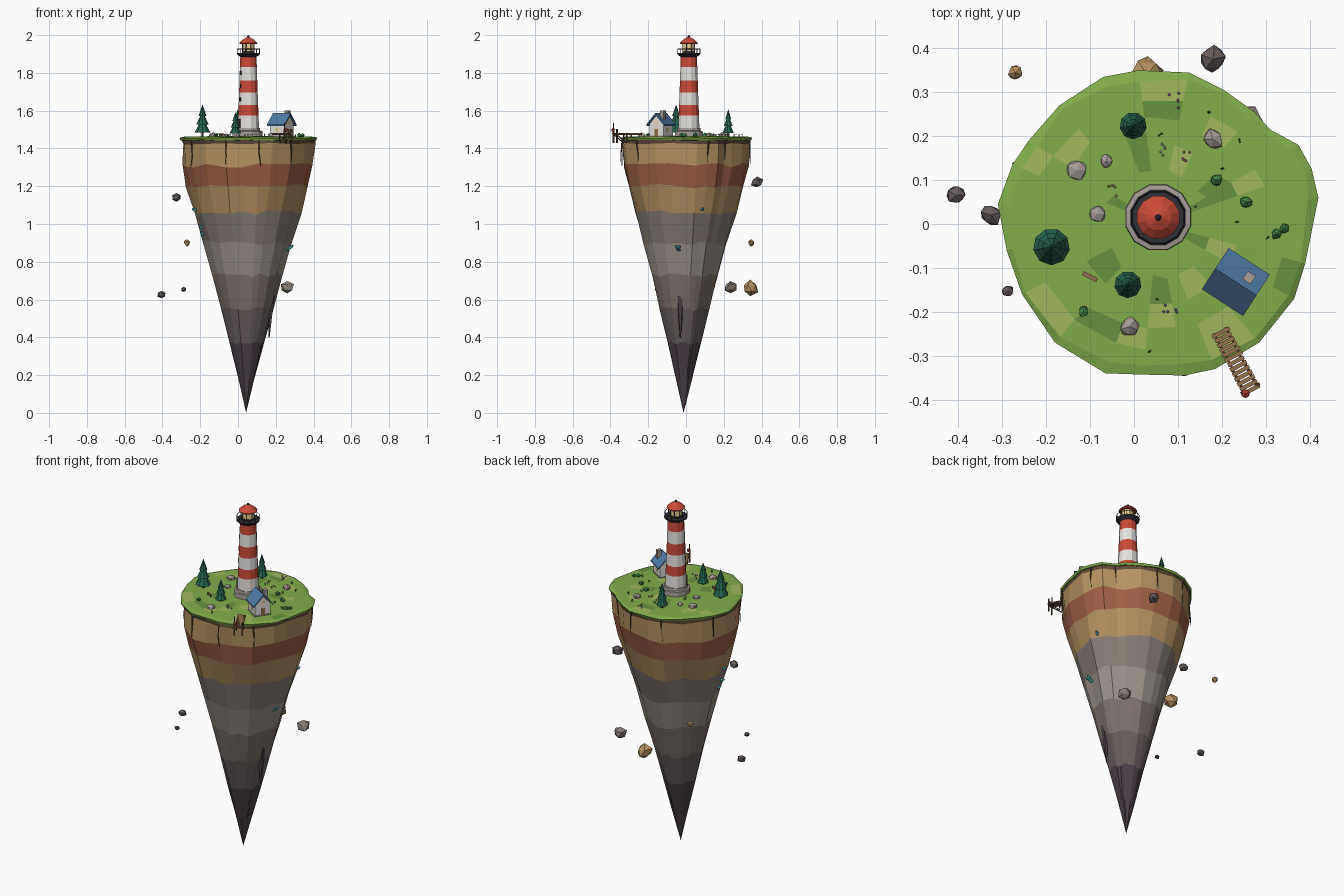
import bpy, bmesh, math, random
from mathutils import Vector, Matrix

if "Cube" in bpy.data.objects:
    bpy.data.objects.remove(bpy.data.objects["Cube"])
random.seed(4)
R = random.uniform
mats = {}

def mat(name, r, g, b):
    m = bpy.data.materials.new(name)
    m.diffuse_color = (r, g, b, 1)
    m.use_nodes = True
    m.node_tree.nodes["Principled BSDF"].inputs["Base Color"].default_value = m.diffuse_color
    mats[name] = m

for args in [("grass", .22, .42, .07), ("grass_light", .36, .48, .11), ("grass_dark", .13, .29, .05),
             ("soil", .12, .07, .04), ("tan", .47, .29, .12), ("rust", .36, .12, .06), ("grey", .25, .21, .18),
             ("pale_grey", .33, .29, .25), ("mid_grey", .21, .17, .15), ("dark_grey", .14, .11, .11),
             ("purple_rock", .07, .05, .065), ("white", .8, .78, .75), ("red", .6, .07, .04),
             ("iron", .03, .03, .04), ("lamp", .85, .65, .3), ("stone", .38, .34, .31), ("blue", .08, .2, .38),
             ("wood", .3, .16, .07), ("dark_wood", .09, .05, .03), ("pine", .02, .13, .08),
             ("bush", .05, .22, .06), ("crystal", .1, .5, .55), ("pink", .8, .3, .4), ("violet", .4, .25, .7)]:
    mat(*args)

def finish(name, bm, *names):
    me = bpy.data.meshes.new(name)
    bmesh.ops.recalc_face_normals(bm, faces=bm.faces)
    bm.to_mesh(me)
    bm.free()
    for n in names:
        me.materials.append(mats[n])
    ob = bpy.data.objects.new(name, me)
    bpy.context.collection.objects.link(ob)
    return ob

def bridge(bm, a, b, mi=0):
    n = len(a)
    for i in range(n):
        f = bm.faces.new((a[i], a[(i + 1) % n], b[(i + 1) % n], b[i]))
        f.material_index = mi(i) if callable(mi) else mi

def lathe(name, at, profile, names, sides=12):
    """Profile of (radius, z, material index of the band above)."""
    bm, prev = bmesh.new(), None
    for k, (r, z, _) in enumerate(profile):
        ring = [bm.verts.new((at[0] + r * math.cos(t), at[1] + r * math.sin(t), z))
                for t in [2 * math.pi * (i + .5) / sides for i in range(sides)]]
        if prev:
            bridge(bm, prev, ring, profile[k - 1][2])
        else:
            bm.faces.new(ring)
        prev = ring
    bm.faces.new(prev).material_index = profile[-1][2]
    return finish(name, bm, *names)

def box(name, M, loc, size, m):
    bm = bmesh.new()
    bmesh.ops.create_cube(bm, size=1, matrix=M @ Matrix.Translation(loc) @ Matrix.Diagonal((*size, 1)))
    return finish(name, bm, m)

def rod(name, a, b, r1, r2, m, sides=6):
    a, b = Vector(a), Vector(b)
    d = b - a
    bm = bmesh.new()
    M = Matrix.Translation((a + b) / 2) @ d.to_track_quat('Z', 'Y').to_matrix().to_4x4()
    bmesh.ops.create_cone(bm, cap_ends=True, segments=sides, radius1=r1, radius2=r2, depth=d.length, matrix=M)
    return finish(name, bm, m)

def blob(name, loc, r, m, flat=1.0, sub=1, jit=.2):
    bm = bmesh.new()
    bmesh.ops.create_icosphere(bm, subdivisions=sub, radius=r)
    for v in bm.verts:
        v.co *= 1 + R(-jit, jit)
    bmesh.ops.transform(bm, verts=bm.verts, matrix=Matrix.Translation(loc) @ Matrix.Diagonal((1, 1, flat, 1))
                        @ Matrix.Rotation(R(0, 6), 4, 'Z'))
    return finish(name, bm, m)

# Island outline, seen from above
C = Vector((.055, 0))
outline = [Vector(p) for p in [
    (.42, .06), (.405, .125), (.375, .18), (.31, .215), (.275, .255), (.205, .305), (.125, .345), (.01, .35),
    (-.07, .335), (-.17, .27), (-.24, .19), (-.277, .135), (-.31, .045), (-.29, -.06), (-.255, -.16), (-.18, -.27),
    (-.065, -.34), (.02, -.343), (.115, -.345), (.185, -.33), (.285, -.27), (.365, -.17), (.39, -.09)]]

def island_ring(bm, s, z, jr=0, jz=0):
    c = C + (Vector((.043, -.013)) - C) * (1.46 - z) / 1.46
    return [bm.verts.new((*(c + (p - C) * s * (1 + R(-jr, jr))), z + R(-jz, jz))) for p in outline]

# Grass cap with scattered lighter and darker patches
bm = bmesh.new()
patch = lambda i: random.choices((0, 1, 2), (8, 1, 1))[0]
prev = island_ring(bm, .12, 1.466)
bm.faces.new(prev)
for s, z in [(.35, 1.466), (.52, 1.465), (.68, 1.464), (.82, 1.463), (.95, 1.462)]:
    ring = island_ring(bm, s, z, .03)
    bridge(bm, prev, ring, patch)
    prev = ring
for s, z in [(1, 1.455), (.985, 1.443), (.9, 1.442)]:
    ring = island_ring(bm, s, z, 0, .003)
    bridge(bm, prev, ring)
    prev = ring
bm.faces.new(prev)
finish("grass_cap", bm, "grass", "grass_light", "grass_dark")

# Layered rock cone
bm = bmesh.new()
prev = island_ring(bm, .975, 1.45)
bm.faces.new(prev)
for k, (s, z) in enumerate([(.965, 1.425), (.945, 1.31), (.88, 1.2), (.765, 1.06), (.625, .9),
                            (.5, .73), (.38, .55), (.25, .37), (.12, .18)]):
    ring = island_ring(bm, s, z, .025, .012 if k else .005)
    bridge(bm, prev, ring, (0, 1, 2, 1, 3, 4, 5, 6, 7)[k])
    prev = ring
tip = bm.verts.new((.043, -.013, 0))
for i in range(len(prev)):
    bm.faces.new((prev[i - 1], prev[i], tip)).material_index = 7
finish("rock_cone", bm, "soil", "tan", "rust", "grey", "pale_grey", "mid_grey", "dark_grey", "purple_rock")
rod("rock_spike", (.165, -.03, .4), (.175, -.03, .62), .003, .022, "purple_rock", 5)

# Roots hanging under the rim
for i in (1, 3, 6, 8, 11, 14, 16, 18, 20):
    p = C + (outline[i] - C) * .975
    q = p + Vector((R(-.01, .01), R(-.01, .01)))
    z = R(1.36, 1.39)
    rod("root", (*p, 1.45), (*q, z), .005, .003, "dark_wood", 4)
    rod("root_end", (*q, z), (q.x + R(-.01, .01), q.y, z - R(.03, .08)), .003, .001, "dark_wood", 4)

# Lighthouse
L = (.055, .015)
lathe("lighthouse_base", L, [(.078, 1.455, 0), (.076, 1.492, 0), (.065, 1.494, 0), (.063, 1.507, 0)], ["stone"])
zs = [1.505, 1.575, 1.63, 1.695, 1.76, 1.83, 1.895]
lathe("lighthouse_tower", L, [(.058 - .014 * i / 6, z, i % 2) for i, z in enumerate(zs)], ["white", "red"])
lathe("gallery", L, [(.045, 1.885, 0), (.062, 1.897, 0), (.064, 1.906, 0)], ["iron"])
lathe("lantern_glass", L, [(.033, 1.905, 0), (.033, 1.958, 0)], ["lamp"], 8)
lathe("lantern_sill", L, [(.036, 1.904, 0), (.036, 1.915, 0)], ["iron"], 8)
lathe("lantern_roof", L, [(.048, 1.953, 0), (.05, 1.958, 0), (.03, 1.977, 0), (.006, 1.989, 0)], ["red"])
blob("finial", (*L, 1.992), .008, "iron", jit=0)
for i in range(12):
    a, b = [2 * math.pi * (i + k + .5) / 12 for k in (0, 1)]
    pt = lambda t, r, z: (L[0] + r * math.cos(t), L[1] + r * math.sin(t), z)
    rod("rail_post", pt(a, .061, 1.905), pt(a, .061, 1.928), .0018, .0018, "iron", 4)
    rod("rail", pt(a, .061, 1.927), pt(b, .061, 1.927), .002, .002, "iron", 4)
    if i < 8:
        t = 2 * math.pi * (i + .5) / 8
        rod("lantern_bar", pt(t, .034, 1.91), pt(t, .034, 1.957), .002, .002, "iron", 4)
T = Matrix.Translation((*L, 0)) @ Matrix.Rotation(math.radians(210), 4, 'Z')
box("tower_door", T, (.056, 0, 1.53), (.012, .026, .05), "dark_wood")
for z in (1.66, 1.73, 1.8):
    box("tower_window", T, (.0505 - (z - 1.66) * .04, 0, z), (.008, .014, .022), "iron")

# Cottage: gable-ended prism along local x
H = Matrix.Translation((.232, -.132, 1.46)) @ Matrix.Rotation(math.radians(-33), 4, 'Z')

def prism(name, section, half, m):
    bm = bmesh.new()
    a, b = [[bm.verts.new(H @ Vector((x, y, z))) for y, z in section] for x in (-half, half)]
    bridge(bm, a, b)
    bm.faces.new(a)
    bm.faces.new(b)
    finish(name, bm, m)

prism("cottage_walls", [(-.044, 0), (.044, 0), (.044, .068), (0, .115), (-.044, .068)], .046, "white")
prism("cottage_roof", [(-.056, .06), (0, .118), (.056, .06), (.056, .068), (0, .128), (-.056, .068)], .056, "blue")
box("chimney", H, (.02, .025, .115), (.022, .022, .05), "stone")
box("cottage_door", H, (.046, 0, .022), (.006, .022, .044), "wood")
for s in (-1, 1):
    box("cottage_window", H, (0, s * .044, .038), (.022, .005, .02), "lamp")
box("gable_window", H, (.046, 0, .075), (.005, .016, .016), "lamp")
box("cottage_footing", H, (0, 0, .003), (.098, .094, .012), "stone")

# Dock reaching over the edge
D = Matrix.Translation((.195, -.242, 1.478)) @ Matrix.Rotation(math.atan2(-.139, .073), 4, 'Z')
for i in range(13):
    box("dock_plank", D, (.006 + i * .0123, 0, 0), (.0095, .043 + R(-.002, .002), .005), "wood")
for s in (-1, 1):
    box("dock_beam", D, (.078, s * .015, -.005), (.156, .005, .006), "dark_wood")
    box("dock_near_post", D, (.09, s * .018, -.02), (.006, .006, .045), "dark_wood")
    box("dock_end_post", D, (.15, s * .021, -.012), (.007, .007, .075), "dark_wood")
    rod("dock_brace", D @ Vector((.148, s * .016, -.006)), D @ Vector((.09, s * .016, -.05)), .003, .003, "dark_wood", 4)
box("lantern_post", D, (.15, -.021, .03), (.004, .004, .056), "dark_wood")
blob("dock_lantern", D @ Vector((.155, -.015, .02)), .011, "red", jit=0)

# Pine trees
for x, y, r, top in [(-.188, -.052, .042, 1.63), (-.002, .224, .031, 1.605), (-.014, -.138, .031, 1.59)]:
    h = top - 1.46
    rod("pine_trunk", (x, y, 1.455), (x, y, 1.46 + h * .3), .008, .006, "dark_wood")
    for k, (a, b, s) in enumerate([(.15, .6, 1), (.4, .8, .78), (.65, 1, .52)]):
        rod("pine_tier", (x, y, 1.46 + h * a), (x, y, 1.46 + h * b), r * s, .001, "pine", 9)

# Boulders, bushes, tufts, flowers and bench on the grass
for x, y, r in [(.18, .193, .025), (-.063, .143, .016), (-.13, .122, .025), (-.084, .022, .02), (-.01, -.234, .024)]:
    blob("boulder", (x, y, 1.468), r, "stone", .7)
for x, y, r in [(.188, .1, .015), (.256, .05, .015), (.325, -.023, .013), (.343, -.01, .011), (-.115, -.2, .013)]:
    blob("bush", (x, y, 1.471), r, "bush", .85)
for x, y in [(.17, .255), (.06, .205), (.2, .125), (.24, .19), (.235, .005), (.14, .04), (.05, -.17), (.035, -.29), (.305, -.03)]:
    for k in range(3):
        rod("grass_tuft", (x, y, 1.46), (x + R(-.006, .006), y + R(-.006, .006), 1.479), .003, .0005, "grass_dark", 3)
for x, y, m in [(.09, .28, "pink"), (.11, .155, "pink"), (.055, .165, "white"), (-.05, .075, "lamp"), (.085, -.195, "violet")]:
    for k in range(5):
        p = (x + R(-.018, .018), y + R(-.018, .018))
        rod("flower_stem", (*p, 1.46), (*p, 1.472), .0008, .0008, "bush", 3)
        blob("flower", (*p, 1.473), .0032, m, jit=0)
B = Matrix.Translation((-.1, -.12, 1.462)) @ Matrix.Rotation(math.radians(-27), 4, 'Z')
box("bench_seat", B, (0, 0, .015), (.036, .01, .004), "wood")
for s in (-1, 1):
    box("bench_leg", B, (s * .013, 0, .006), (.004, .008, .016), "dark_wood")

# Floating rocks
for x, y, z, r, m in [(-.27, .345, .9, .018, "tan"), (-.405, .065, .625, .021, "dark_grey"), (-.325, .02, 1.14, .025, "dark_grey"),
                      (-.287, -.153, .655, .015, "dark_grey"), (.03, .34, .66, .042, "tan"), (.18, .375, 1.22, .032, "dark_grey"),
                      (.26, .235, .665, .034, "grey")]:
    blob("floating_rock", (x, y, z), r, m, .95)

# Crystals growing out of the cone
for x, y, z in [(.27, -.04, .87), (.315, .08, 1.07), (-.18, -.05, .98), (-.175, -.03, .94), (-.215, -.02, 1.07)]:
    out = Vector((x - .05, y, 0)).normalized()
    for k in range(2):
        d = (out + Vector((R(-.3, .3), R(-.5, .5), R(.2, .7)))).normalized()
        p = Vector((x, y, z))
        rod("crystal", p - d * .015, p + d * .018, .006, .008, "crystal", 5)
        rod("crystal_tip", p + d * .018, p + d * .032, .008, .0005, "crystal", 5)
